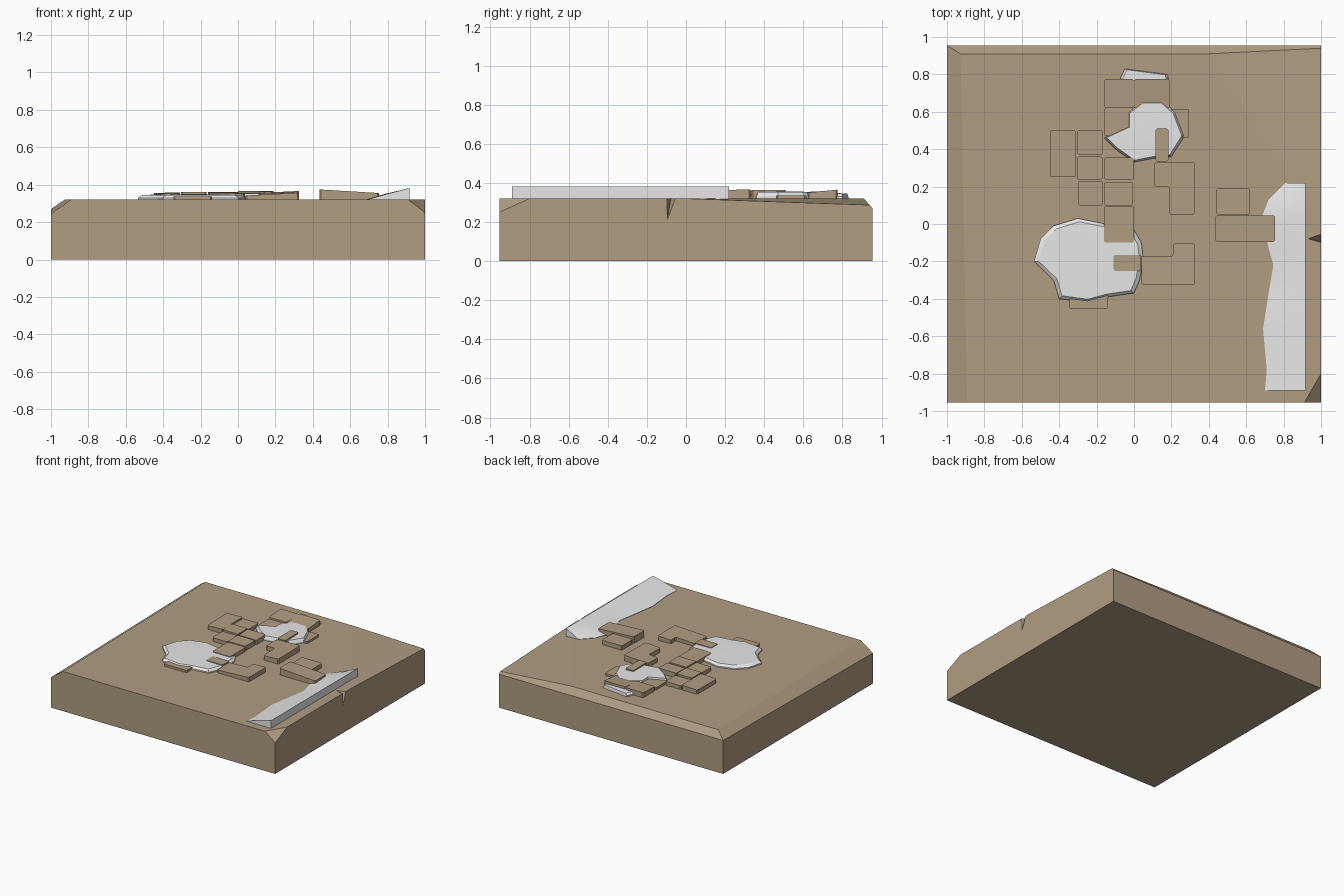
import bpy
import bmesh
from mathutils import Vector

GROUND = 0.32   # height of the slab's top face
BURIED = 0.30   # parts resting on the slab sink down to here

if "Cube" in bpy.data.objects:
    bpy.data.objects.remove(bpy.data.objects["Cube"], do_unlink=True)


def make_material(name, colour):
    mat = bpy.data.materials.new(name)
    mat.use_nodes = True
    mat.diffuse_color = (*colour, 1)
    shader = next(n for n in mat.node_tree.nodes if n.type == "BSDF_PRINCIPLED")
    shader.inputs["Base Color"].default_value = (*colour, 1)
    shader.inputs["Roughness"].default_value = 0.9
    return mat


stone = make_material("tan stone", (0.44, 0.34, 0.225))
snow = make_material("white snow", (0.8, 0.8, 0.8))


def finish(bm, name, mat, smooth=False):
    """Turn a bmesh into a named object with one material."""
    bmesh.ops.recalc_face_normals(bm, faces=bm.faces[:])
    mesh = bpy.data.meshes.new(name)
    bm.to_mesh(mesh)
    bm.free()
    mesh.materials.append(mat)
    obj = bpy.data.objects.new(name, mesh)
    bpy.context.collection.objects.link(obj)
    bpy.ops.object.select_all(action="DESELECT")
    obj.select_set(True)
    bpy.context.view_layer.objects.active = obj
    if smooth:
        bpy.ops.object.shade_smooth_by_angle(angle=0.4)
    return obj


def slice_off(bm, a, b, c):
    """Remove everything above the plane through three points and cap the cut."""
    a, b, c = Vector(a), Vector(b), Vector(c)
    normal = (b - a).cross(c - a)
    if normal.z < 0:
        normal.negate()
    cut = bmesh.ops.bisect_plane(
        bm, geom=bm.verts[:] + bm.edges[:] + bm.faces[:],
        plane_co=a, plane_no=normal, clear_outer=True)
    rim = [e for e in cut["geom_cut"] if isinstance(e, bmesh.types.BMEdge)]
    bmesh.ops.edgeloop_fill(bm, edges=rim)


def prism(bm, outline, low, top_height):
    """Extrude a flat outline; top_height(x, y) gives the top surface."""
    lower = [bm.verts.new((x, y, low)) for x, y in outline]
    upper = [bm.verts.new((x, y, top_height(x, y))) for x, y in outline]
    bm.faces.new(lower)
    bm.faces.new(upper)
    sides = []
    for i in range(len(outline)):
        j = (i + 1) % len(outline)
        bm.faces.new((lower[i], lower[j], upper[j], upper[i]))
        sides.append(bm.edges.get((lower[i], upper[i])))
    return sides


def paver(name, outline, height, tilt_x=0, tilt_y=0):
    """Paving stone with a slightly tilted top and softened corners."""
    cx = sum(p[0] for p in outline) / len(outline)
    cy = sum(p[1] for p in outline) / len(outline)
    bm = bmesh.new()
    corners = prism(bm, outline, BURIED, lambda x, y:
                    height + tilt_x * (x - cx) + tilt_y * (y - cy))
    bmesh.ops.bevel(bm, geom=corners, offset=0.008, segments=1,
                    affect="EDGES", profile=0.5)
    return finish(bm, name, stone)


def snow_patch(name, outline, height, shrink):
    """Flat mound: sloped rim around a gently domed top."""
    centre = sum((Vector(p) for p in outline), Vector((0, 0))) / len(outline)
    rings = []
    bm = bmesh.new()
    for scale, z in ((1, BURIED), (1, GROUND + 0.01), (shrink, height)):
        points = [centre + (Vector(p) - centre) * scale for p in outline]
        rings.append([bm.verts.new((*p, z)) for p in points])
    peak = bm.verts.new((*centre, height + 0.003))
    count = len(outline)
    bm.faces.new(rings[0])
    for i in range(count):
        j = (i + 1) % count
        for low, high in zip(rings, rings[1:]):
            bm.faces.new((low[i], low[j], high[j], high[i]))
        bm.faces.new((rings[-1][i], rings[-1][j], peak))
    return finish(bm, name, snow, smooth=True)


# Ground slab with worn edges and a broken corner
bm = bmesh.new()
bmesh.ops.create_cube(bm, size=1)
bmesh.ops.scale(bm, verts=bm.verts[:], vec=(2, 1.91, GROUND))
bmesh.ops.translate(bm, verts=bm.verts[:], vec=(0, 0, GROUND / 2))
slice_off(bm, (-1, -0.955, 0.245), (-1, 0.955, 0.27), (-0.91, 0, GROUND))
slice_off(bm, (-1, 0.91, GROUND), (1, 0.91, GROUND), (0, 0.955, 0.27))
slice_off(bm, (0.91, -0.955, GROUND), (1, -0.8, GROUND), (1, -0.955, 0.25))
slice_off(bm, (1, 0, GROUND), (0.4, 0.91, GROUND), (1, 0.91, 0.288))
slab = finish(bm, "ground_slab", stone)

# Wedge-shaped crack in the slab's left edge
bm = bmesh.new()
tip = [bm.verts.new(p) for p in ((0.92, -0.075, 0.34), (1.02, -0.1, 0.18))]
mouth = [bm.verts.new((1.02, y, 0.34)) for y in (-0.105, -0.04)]
for trio in ((tip[0], *mouth), (tip[1], *mouth), (*tip, mouth[0]), (*tip, mouth[1])):
    bm.faces.new(trio)
cutter = finish(bm, "crack_cutter", stone)
cutter.hide_render = True
crack = slab.modifiers.new("crack", "BOOLEAN")
crack.operation = "DIFFERENCE"
crack.solver = "EXACT"
crack.object = cutter
bpy.context.view_layer.objects.active = slab
bpy.ops.object.modifier_apply(modifier=crack.name)
bpy.data.objects.remove(cutter, do_unlink=True)

# Rectangular pavers: x range, y range, height, tilt along x and y
pavers = [
    (-.16, 0, .62, .775, .358, 0, .05),
    (0, .19, .62, .775, .358, 0, .1),
    (.13, .295, .46, .615, .337, 0, 0),
    (-.16, 0, .47, .62, .34, 0, 0),
    (-.45, -.31, .25, .5, .355, .03, .02),
    (-.305, -.165, .37, .5, .35, 0, 0),
    (-.305, -.168, .237, .36, .36, 0, 0),
    (-.16, 0, .237, .355, .357, 0, .03),
    (-.3, -.165, .1, .23, .35, 0, 0),
    (-.16, -.005, .1, .225, .358, 0, 0),
    (-.16, 0, -.1, .097, .352, 0, 0),
    (.115, .185, .335, .51, .365, 0, 0),
    (-.11, .038, -.25, -.165, .352, 0, 0),
    (-.345, -.14, -.455, -.33, .338, 0, 0),
    (.44, .62, .05, .19, .355, 0, 0),
    (.435, .755, -.095, .045, .365, -.06, 0),
]
for n, (x0, x1, y0, y1, *top) in enumerate(pavers, 1):
    paver(f"paver_{n}", [(x0, y0), (x1, y0), (x1, y1), (x0, y1)], *top)

# Two L-shaped pavers
paver("paver_corner_back", [(.11, .33), (.11, .2), (.19, .2), (.19, .05),
                            (.325, .05), (.325, .33)], .358, .05, .02)
paver("paver_corner_front", [(.04, -.325), (.325, -.325), (.325, -.105),
                             (.21, -.105), (.21, -.17), (.04, -.17)], .35, .05)

# Snow patches lying among the pavers
snow_patch("snow_patch_front", [
    (-.535, -.2), (-.5, -.08), (-.43, -.01), (-.3, .03), (-.15, 0), (0, -.03),
    (.04, -.1), (.05, -.19), (.03, -.3), (0, -.37), (-.14, -.39), (-.25, -.42),
    (-.4, -.4), (-.43, -.3)], .346, .92)
snow_patch("snow_patch_back", [
    (0, .33), (.1, .35), (.2, .36), (.27, .47), (.22, .6), (.15, .66),
    (.05, .66), (-.03, .6), (-.03, .52), (-.16, .46), (-.1, .4)], .354, .93)
snow_patch("snow_patch_rear", [
    (-.09, .74), (-.05, .83), (.18, .8), (.19, .74)], .345, .9)

# Snow drift along the left edge: ragged inner side, steep outer side
drift_rows = [(-.89, .7), (-.78, .71), (-.56, .69), (-.4, .715), (-.22, .745),
              (-.13, .72), (.03, .68), (.13, .72), (.22, .81)]
bm = bmesh.new()
sections = []
for y, inner in drift_rows:
    outer = 0.917
    middle = (inner + outer) / 2
    section = [(inner, BURIED), (inner, GROUND + 0.003), (middle, 0.354),
               (outer, 0.382), (outer, BURIED)]
    sections.append([bm.verts.new((x, y, z)) for x, z in section])
for near, far in zip(sections, sections[1:]):
    for i in range(len(near)):
        j = (i + 1) % len(near)
        bm.faces.new((near[i], near[j], far[j], far[i]))
bm.faces.new(sections[0])
bm.faces.new(sections[-1])
finish(bm, "snow_drift", snow, smooth=True)
